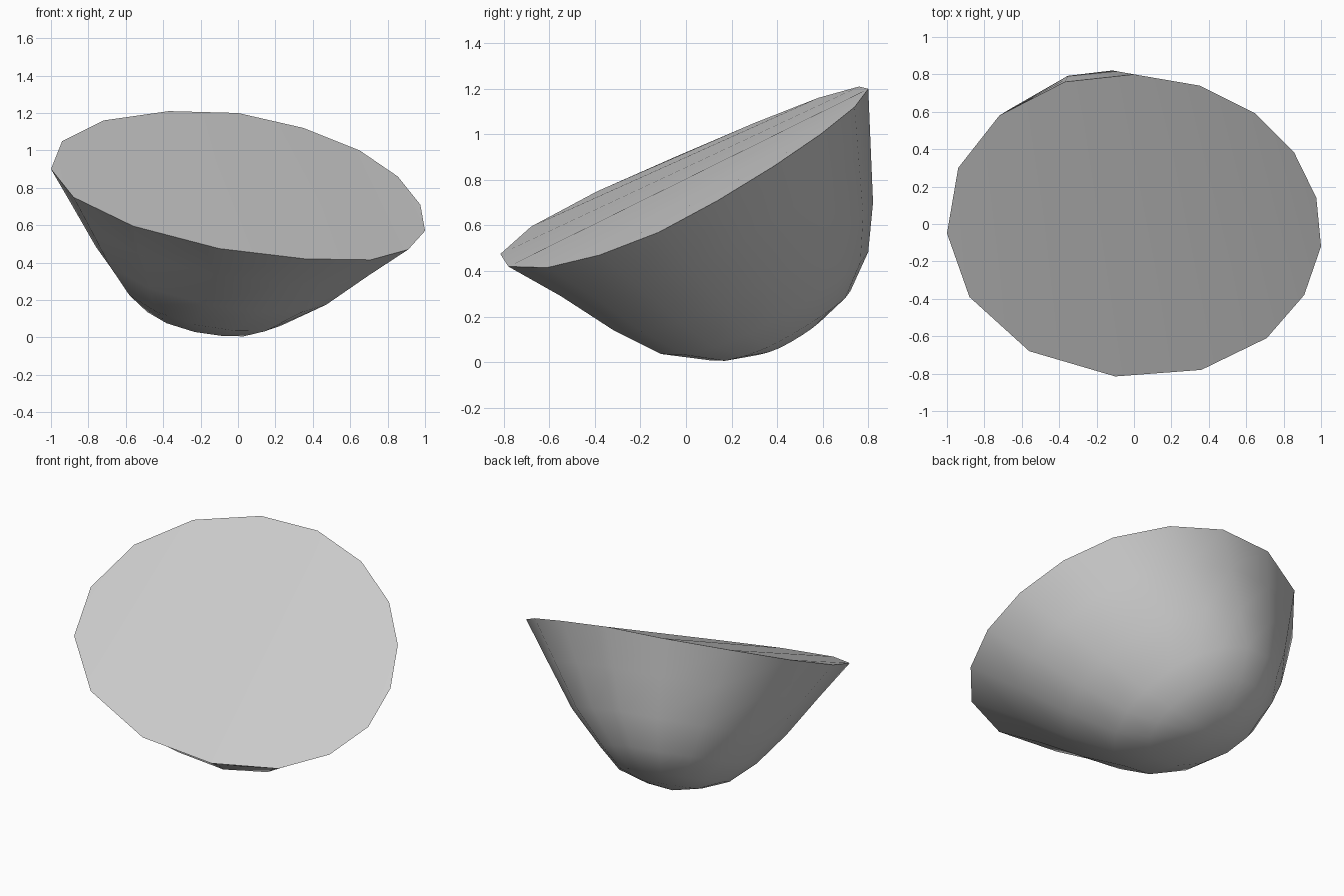
import bpy, bmesh, math

if "Cube" in bpy.data.objects:
    bpy.data.objects.remove(bpy.data.objects["Cube"])

# Sixteen-sided slanted rim of the bowl-shaped solid
RIM = [(-1, -.05, .90), (-.94, .30, 1.05), (-.72, .58, 1.16), (-.37, .76, 1.21),
       (0, .80, 1.20), (.35, .74, 1.12), (.65, .59, 1.0), (.855, .385, .86),
       (.975, .14, .71), (1, -.12, .57), (.91, -.38, .47), (.71, -.61, .415),
       (.36, -.78, .42), (-.10, -.815, .475), (-.56, -.68, .595), (-.88, -.39, .75)]
N = len(RIM)
RIM_Z = .81

# Shrinking sections below the rim: centre x, y, z, scale across x, scale along y and z
SECTIONS = [(0, 0, .81, 1, 1),
            (-.055, .122, .625, .83, .86),
            (-.115, .245, .42, .645, .72),
            (-.18, .34, .26, .455, .575),
            (-.20, .41, .16, .325, .39),
            (-.215, .435, .11, .165, .20)]
TIP = (-.22, .45, .085)

bm = bmesh.new()
rings = [[bm.verts.new((cx + x * sx, cy + y * s, cz + (z - RIM_Z) * s)) for x, y, z in RIM]
         for cx, cy, cz, sx, s in SECTIONS]

# Curved shell
for a, b in zip(rings, rings[1:]):
    for i in range(N):
        j = (i + 1) % N
        bm.faces.new((a[i], a[j], b[j], b[i]))
tip = bm.verts.new(TIP)
last = rings[-1]
for i in range(N):
    bm.faces.new((last[i], last[(i + 1) % N], tip))

# Gently folded top, as strips across the rim
top = rings[0]
for i in range(N // 2):
    corners = [top[i], top[i + 1], top[-(i + 1) % N], top[-i % N]]
    bm.faces.new(list(dict.fromkeys(corners)))

bmesh.ops.recalc_face_normals(bm, faces=bm.faces[:])
mesh = bpy.data.meshes.new("slanted_bowl")
bm.to_mesh(mesh)
bm.free()

bowl = bpy.data.objects.new("slanted_bowl", mesh)
bpy.context.collection.objects.link(bowl)
grey = bpy.data.materials.new("light grey")
grey.diffuse_color = (.6, .6, .6, 1)
grey.use_nodes = True
grey.node_tree.nodes["Principled BSDF"].inputs["Base Color"].default_value = grey.diffuse_color
mesh.materials.append(grey)

# Smooth shell with a crisp rim
bpy.context.view_layer.objects.active = bowl
bowl.select_set(True)
bpy.ops.object.shade_smooth_by_angle(angle=math.radians(40))
